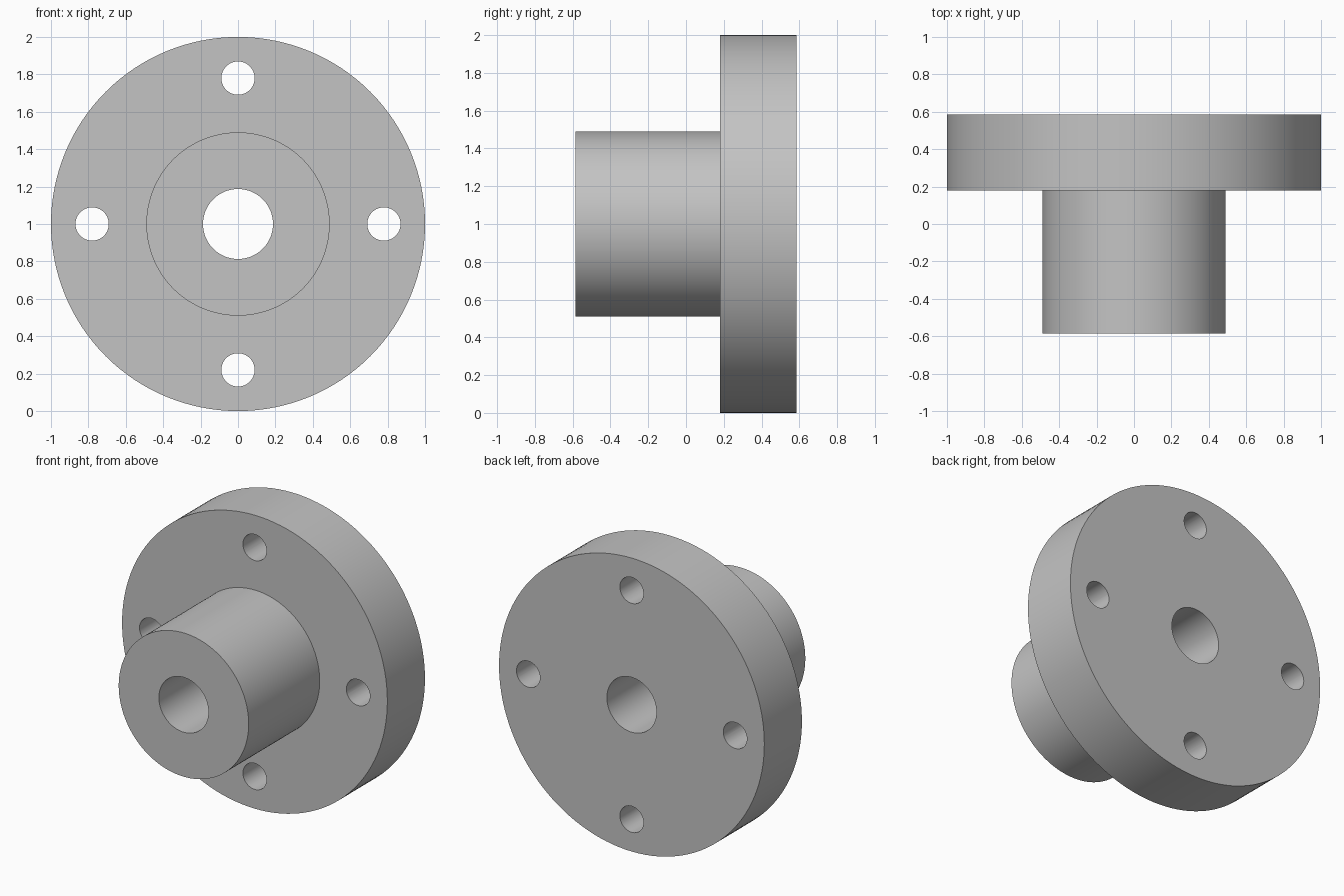
import bpy, bmesh, math
from mathutils import Matrix, Vector

if "Cube" in bpy.data.objects:
    bpy.data.objects.remove(bpy.data.objects["Cube"])

SEGMENTS = 128
CENTRE_Z = 1.0
FRONT, STEP, BACK = -0.585, 0.18, 0.585
FLANGE_R, HUB_R, BORE_R = 1.0, 0.49, 0.187
BOLT_R, BOLT_CIRCLE = 0.089, 0.78

grey = bpy.data.materials.new("light_grey")
grey.diffuse_color = (0.55, 0.55, 0.55, 1.0)
grey.use_nodes = True
grey.node_tree.nodes["Principled BSDF"].inputs["Base Color"].default_value = grey.diffuse_color


def make_object(name, bm):
    bmesh.ops.recalc_face_normals(bm, faces=bm.faces[:])
    mesh = bpy.data.meshes.new(name)
    bm.to_mesh(mesh)
    bm.free()
    mesh.materials.append(grey)
    obj = bpy.data.objects.new(name, mesh)
    bpy.context.collection.objects.link(obj)
    return obj


# Flange, hub and centre bore: one closed profile (radius, y) turned about the y axis
profile = [(BORE_R, FRONT), (HUB_R, FRONT), (HUB_R, STEP),
           (FLANGE_R, STEP), (FLANGE_R, BACK), (BORE_R, BACK)]
bm = bmesh.new()
rings = []
for i in range(SEGMENTS):
    a = 2 * math.pi * i / SEGMENTS
    rings.append([bm.verts.new((r * math.cos(a), y, CENTRE_Z + r * math.sin(a)))
                  for r, y in profile])
n = len(profile)
for i in range(SEGMENTS):
    p, q = rings[i], rings[(i + 1) % SEGMENTS]
    for j in range(n):
        k = (j + 1) % n
        bm.faces.new((p[j], p[k], q[k], q[j]))
body = make_object("flanged_hub", bm)

# Four bolt hole cutters, evenly spaced on the bolt circle
bm = bmesh.new()
for i in range(4):
    a = i * math.pi / 2
    centre = Vector((BOLT_CIRCLE * math.cos(a), (STEP + BACK) / 2,
                     CENTRE_Z + BOLT_CIRCLE * math.sin(a)))
    bmesh.ops.create_cone(bm, cap_ends=True, segments=48,
                          radius1=BOLT_R, radius2=BOLT_R, depth=BACK - STEP + 0.2,
                          matrix=Matrix.Translation(centre)
                          @ Matrix.Rotation(math.pi / 2, 4, 'X'))
cutter = make_object("bolt_hole_cutter", bm)
cutter.hide_render = True

# Cut the bolt holes and shade smooth with sharp rims
bpy.ops.object.select_all(action='DESELECT')
body.select_set(True)
bpy.context.view_layer.objects.active = body
cut = body.modifiers.new("bolt_holes", 'BOOLEAN')
cut.operation = 'DIFFERENCE'
cut.solver = 'EXACT'
cut.object = cutter
bpy.ops.object.modifier_apply(modifier=cut.name)
bpy.data.objects.remove(cutter)
bpy.ops.object.shade_smooth_by_angle(angle=math.radians(30))
